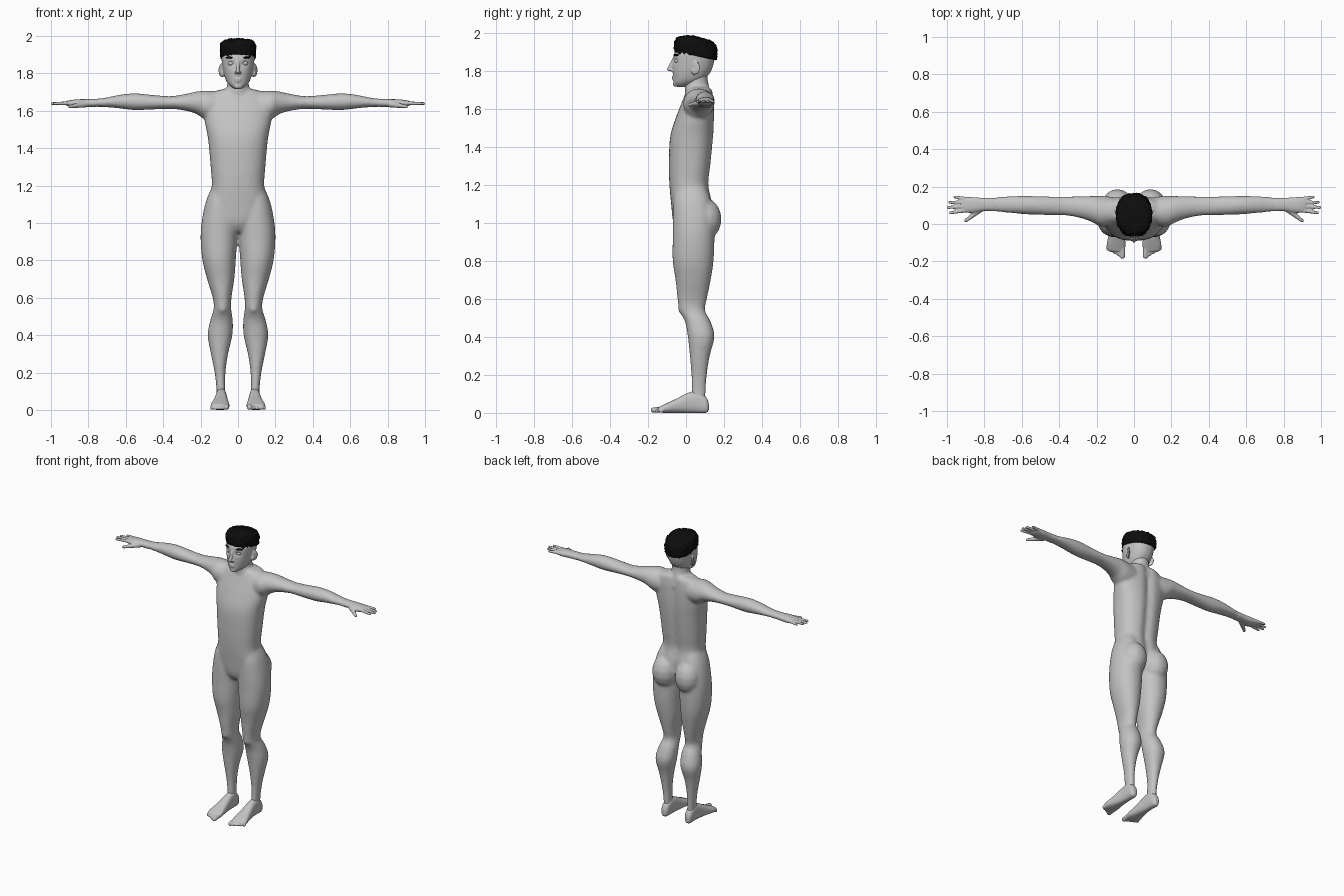
import bpy, bmesh, math
from mathutils import Matrix, Vector, noise

if "Cube" in bpy.data.objects:
    bpy.data.objects.remove(bpy.data.objects["Cube"], do_unlink=True)


def material(name, value):
    mat = bpy.data.materials.new(name)
    mat.use_nodes = True
    colour = (value, value, value, 1)
    mat.diffuse_color = colour
    bsdf = next(n for n in mat.node_tree.nodes if n.type == 'BSDF_PRINCIPLED')
    bsdf.inputs["Base Color"].default_value = colour
    bsdf.inputs["Roughness"].default_value = 0.7
    return mat


skin = material("skin grey", 0.55)
black = material("hair black", 0.004)


def spline(rows, steps=4):
    """Smoothly interpolate the stations of a loft."""
    out = []
    for i in range(len(rows) - 1):
        p0, p1 = rows[max(i - 1, 0)], rows[i]
        p2, p3 = rows[i + 1], rows[min(i + 2, len(rows) - 1)]
        for k in range(steps):
            t = k / steps
            out.append([b + t * ((c - a) + t * ((2 * a - 5 * b + 4 * c - d)
                        + t * (3 * b - a - 3 * c + d))) / 2
                        for a, b, c, d in zip(p0, p1, p2, p3)])
    return out + [rows[-1]]


def skin_rings(bm, rings):
    """Join rings of points into a closed tube and return its vertices."""
    rings = [[bm.verts.new(co) for co in ring] for ring in rings]
    for r, q in zip(rings, rings[1:]):
        for k in range(len(r)):
            bm.faces.new((r[k - 1], r[k], q[k], q[k - 1]))
    bm.faces.new(rings[0])
    bm.faces.new(rings[-1])
    return [v for ring in rings for v in ring]


def loft(bm, axis, rows, power=2.0, sides=36):
    """Skin rounded sections; each row is position, then the two extents."""
    rings = []
    for t, a0, a1, b0, b1 in spline(rows):
        ring = []
        for k in range(sides):
            ang = math.tau * k / sides
            c, s = math.cos(ang), math.sin(ang)
            a = (a0 + a1) / 2 + (a1 - a0) / 2 * math.copysign(abs(c) ** (2 / power), c)
            b = (b0 + b1) / 2 + (b1 - b0) / 2 * math.copysign(abs(s) ** (2 / power), s)
            ring.append({'x': (t, a, b), 'y': (a, t, b), 'z': (a, b, t)}[axis])
        rings.append(ring)
    return skin_rings(bm, rings)


def centred(rows):
    return [(z, -w, w, y0, y1) for z, w, y0, y1 in rows]


def capsule(bm, matrix, r0, r1, length, sides=16):
    """Round-ended tapered rod along the local z axis."""
    rings = []
    for deg in range(-84, 85, 24):
        lat = math.radians(deg)
        r, base = (r0, 0) if deg < 0 else (r1, length)
        rings.append([matrix @ Vector((r * math.cos(lat) * math.cos(math.tau * k / sides),
                                       r * math.cos(lat) * math.sin(math.tau * k / sides),
                                       base + r * math.sin(lat))) for k in range(sides)])
    skin_rings(bm, rings)


def ball(bm, centre, radii, turn=0.0):
    capsule(bm, Matrix.Translation(centre) @ Matrix.Rotation(turn, 4, 'Z')
            @ Matrix.Diagonal((*radii, 1)), 1, 1, 0)


def digit(bm, start, end, r0, r1):
    """Finger, toe or nose bridge between two points."""
    run = Vector(end) - Vector(start)
    turn = run.to_track_quat('Z', 'Y').to_matrix().to_4x4()
    capsule(bm, Matrix.Translation(start) @ turn, r0, r1, run.length)


def mirror(bm):
    dup = bmesh.ops.duplicate(bm, geom=bm.verts[:] + bm.edges[:] + bm.faces[:])["geom"]
    for v in dup:
        if isinstance(v, bmesh.types.BMVert):
            v.co.x = -v.co.x


def finish(bm, name, mat, voxel=0.0, smooth=0):
    bmesh.ops.recalc_face_normals(bm, faces=bm.faces[:])
    for f in bm.faces:
        f.smooth = True
    mesh = bpy.data.meshes.new(name)
    bm.to_mesh(mesh)
    bm.free()
    mesh.materials.append(mat)
    obj = bpy.data.objects.new(name, mesh)
    bpy.context.collection.objects.link(obj)
    if voxel:
        mod = obj.modifiers.new("Blend", 'REMESH')
        mod.mode, mod.voxel_size, mod.use_smooth_shade = 'VOXEL', voxel, True
        mod = obj.modifiers.new("Soften", 'SMOOTH')
        mod.factor, mod.iterations = 0.5, smooth


# Body: legs, buttocks and arms on one side, then mirrored
body = bmesh.new()
loft(body, 'z', [(1.2, .03, .135, -.05, .1), (1.12, .02, .17, -.065, .13),
                 (1.02, .0, .192, -.07, .15), (.92, .004, .2, -.07, .15),
                 (.8, .012, .19, -.07, .145), (.7, .02, .165, -.055, .13),
                 (.6, .035, .135, -.045, .11), (.54, .037, .13, -.035, .1),
                 (.48, .028, .148, -.005, .13), (.4, .03, .162, .01, .15),
                 (.3, .053, .145, .02, .125), (.2, .067, .125, .028, .11),
                 (.11, .068, .115, .028, .104), (.05, .065, .115, .03, .1)], 2.15)
ball(body, (.088, .1, 1.02), (.086, .088, .11))
ball(body, (.083, -.018, .55), (.027, .024, .035))
loft(body, 'x', [(.08, .0, .14, 1.54, 1.7), (.17, -.015, .15, 1.55, 1.708),
                 (.22, .008, .15, 1.582, 1.703), (.28, .03, .148, 1.6, 1.69),
                 (.36, .045, .147, 1.61, 1.678), (.45, .047, .147, 1.607, 1.684),
                 (.55, .05, .15, 1.603, 1.693), (.63, .056, .15, 1.612, 1.686),
                 (.72, .064, .145, 1.62, 1.668), (.8, .07, .138, 1.62, 1.661)])
mirror(body)

# Torso with a shallow spine groove, and the neck
torso = loft(body, 'z', centred([
    (1.717, .07, .02, .125), (1.7, .13, .005, .14), (1.64, .175, -.02, .148),
    (1.55, .178, -.055, .15), (1.45, .16, -.084, .146), (1.3, .146, -.09, .132),
    (1.2, .14, -.087, .122), (1.1, .155, -.078, .14), (1, .11, -.066, .13),
    (.95, .04, -.035, .08)]), 2.4, 64)
for v in torso:
    if v.co.y > .08:
        v.co.y -= .016 * math.exp(-(v.co.x / .028) ** 2)
loft(body, 'z', centred([(1.64, .08, .01, .14), (1.7, .062, -.008, .126),
                         (1.76, .056, .0, .114), (1.8, .055, .02, .12)]))
finish(body, "body", skin, .009, 8)

# Hands
hands = bmesh.new()
loft(hands, 'x', [(.75, .068, .14, 1.62, 1.664), (.8, .069, .139, 1.62, 1.662),
                  (.86, .06, .143, 1.617, 1.661), (.905, .062, .145, 1.624, 1.655),
                  (.92, .07, .138, 1.63, 1.65)], 2.3)
for y, tip_x, tip_y in [(.073, .982, .06), (.095, .994, .088),
                        (.116, .986, .116), (.134, .958, .144)]:
    digit(hands, (.895, y, 1.641), (tip_x, tip_y, 1.638), .0115, .008)
digit(hands, (.82, .08, 1.634), (.9, .017, 1.622), .018, .009)
mirror(hands)
finish(hands, "hands", skin, .005, 2)

# Feet
feet = bmesh.new()
loft(feet, 'y', [(.12, .078, .104, .012, .05), (.105, .066, .115, .0, .085),
                 (.06, .061, .118, .0, .115), (.01, .058, .122, .0, .105),
                 (-.05, .052, .133, .0, .075), (-.11, .045, .146, .0, .047),
                 (-.145, .052, .138, .003, .03)], 2.5)
for i in range(5):
    r = .0145 if i == 0 else .0115 - i * .0006
    x = .06 + i * .0195
    digit(feet, (x, -.115, .022), (x + .002, -.172 + .01 * i, r), r, r)
mirror(feet)
finish(feet, "feet", skin, .005, 2)

# Head: ears and nostrils mirrored, then skull, nose, lips and chin
head = bmesh.new()
ball(head, (.091, .052, 1.816), (.007, .025, .036), -.5)
ball(head, (.084, .042, 1.8), (.012, .014, .02))
ball(head, (.011, -.077, 1.803), (.008, .01, .007))
mirror(head)
skull = loft(head, 'z', centred([
    (1.717, .02, -.055, .0), (1.735, .045, -.066, .06), (1.76, .063, -.067, .1),
    (1.8, .076, -.07, .132), (1.85, .085, -.068, .148), (1.885, .088, -.065, .152),
    (1.91, .084, -.053, .15), (1.935, .075, -.035, .13), (1.955, .045, -.01, .09)]), 2.25, 64)
for v in skull:
    if v.co.y < 0:
        fall = ((abs(v.co.x) - .037) / .016) ** 2 + ((v.co.z - 1.853) / .012) ** 2
        v.co.y += .011 * math.exp(-fall)
digit(head, (0, -.063, 1.866), (0, -.09, 1.81), .008, .0105)
ball(head, (0, -.066, 1.769), (.02, .009, .005))
ball(head, (0, -.065, 1.758), (.018, .009, .0055))
ball(head, (0, -.056, 1.73), (.022, .013, .013))
finish(head, "head", skin, .0045, 2)

# Eyes and brows
eyes, brows = bmesh.new(), bmesh.new()
ball(eyes, (.037, -.045, 1.853), (.017, .0165, .0125))
ball(brows, (.047, -.052, 1.884), (.022, .009, .0058), .55)
for bm, name, mat in ((eyes, "eyes", skin), (brows, "brows", black)):
    mirror(bm)
    finish(bm, name, mat)

# Hair: a flat-topped cap with lumpy curls, lower at the nape
hair = bmesh.new()
cap = loft(hair, 'z', centred([
    (1.885, .087, -.05, .156), (1.893, .093, -.057, .162), (1.93, .096, -.062, .164),
    (1.96, .092, -.058, .158), (1.977, .076, -.046, .142), (1.985, .04, -.015, .1),
    (1.986, .008, .035, .055)]), 2.3, 80)
for v in cap:
    v.co.z -= .22 * max(0, v.co.y - .03)
    away = (v.co - Vector((0, .05, 1.91))).normalized()
    v.co += away * .008 * noise.noise(v.co * 70)
finish(hair, "hair", black)
